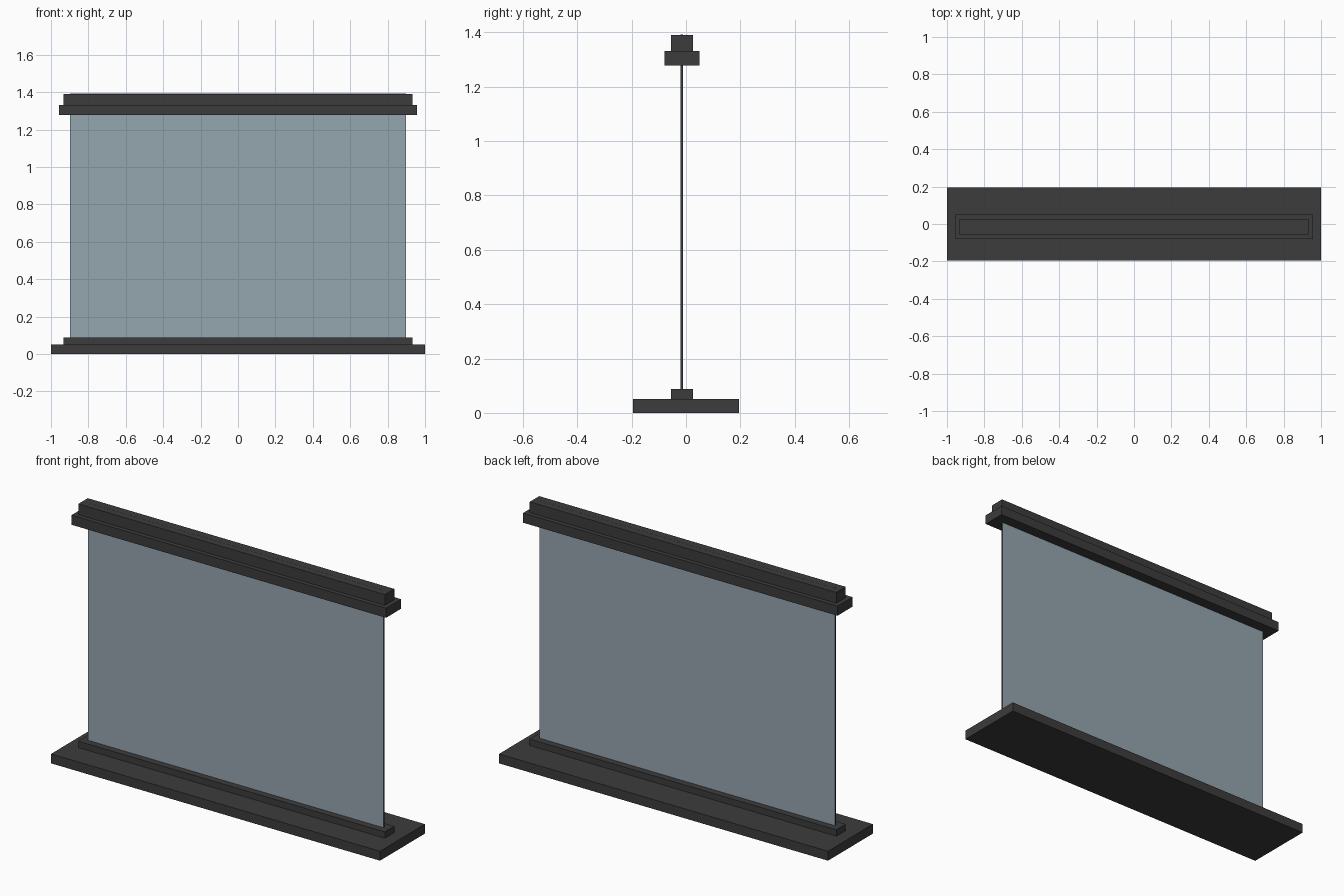
import bpy, bmesh
from mathutils import Matrix, Vector

if "Cube" in bpy.data.objects:
    bpy.data.objects.remove(bpy.data.objects["Cube"])


def material(name, color):
    m = bpy.data.materials.new(name)
    m.diffuse_color = color
    m.use_nodes = True
    m.node_tree.nodes["Principled BSDF"].inputs["Base Color"].default_value = m.diffuse_color
    return m


def box(name, half_x, y0, y1, z0, z1, mat):
    """Box centred on x = 0, given its half width and y / z limits."""
    bm = bmesh.new()
    size = Vector((2 * half_x, y1 - y0, z1 - z0))
    centre = Vector((0, (y0 + y1) / 2, (z0 + z1) / 2))
    bmesh.ops.create_cube(bm, size=1,
                          matrix=Matrix.Translation(centre) @ Matrix.Diagonal(size).to_4x4())
    mesh = bpy.data.meshes.new(name)
    bm.to_mesh(mesh)
    bm.free()
    mesh.materials.append(mat)
    obj = bpy.data.objects.new(name, mesh)
    bpy.context.collection.objects.link(obj)
    return obj


dark = material("dark_frame", (0.045, 0.045, 0.045, 1))
glass = material("tinted_glass", (0.30, 0.38, 0.43, 0.55))

# Floor stand and the narrow rail that holds the pane
box("base", 1.0, -0.195, 0.195, 0.0, 0.052, dark)
box("lower_rail", 0.932, -0.056, 0.026, 0.052, 0.087, dark)

# Thin glass pane, slotted through the top housing, with dark edges
pane = box("glass_pane", 0.898, -0.0195, -0.0105, 0.06, 1.3915, glass)
pane.data.materials.append(dark)
for face in pane.data.polygons:
    if abs(face.normal.y) < 0.5:
        face.material_index = 1

# Stepped top housing
box("upper_rail", 0.956, -0.08, 0.05, 1.279, 1.332, dark)
box("top_cap", 0.932, -0.056, 0.026, 1.332, 1.391, dark)
